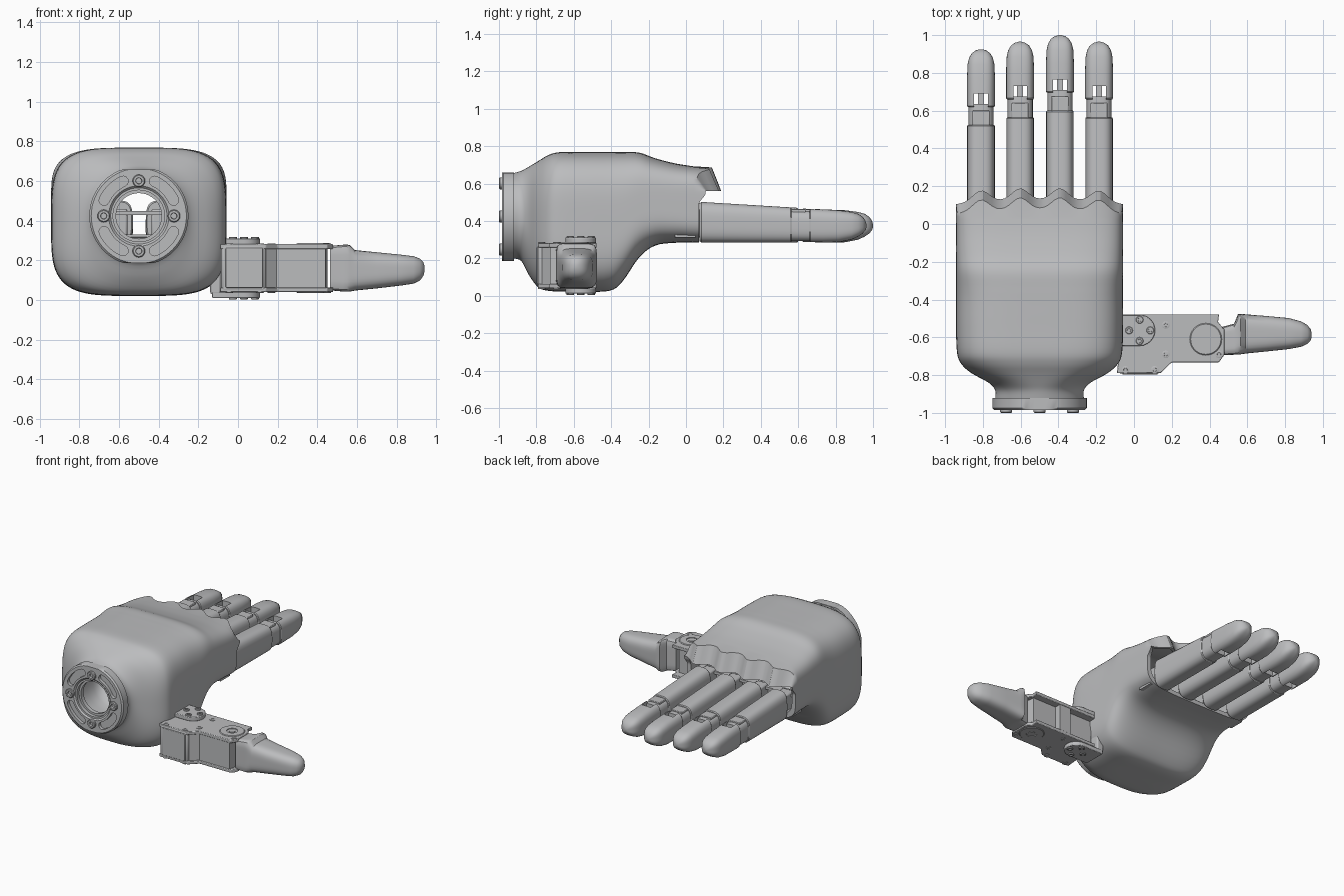
import bpy, bmesh, math
from mathutils import Matrix

old = bpy.data.objects.get("Cube")
if old:
    bpy.data.objects.remove(old, do_unlink=True)

GREY = bpy.data.materials.new("satin grey")
GREY.use_nodes = True
GREY.diffuse_color = (0.5, 0.505, 0.515, 1)
GREY.node_tree.nodes["Principled BSDF"].inputs["Base Color"].default_value = (0.5, 0.505, 0.515, 1)
parts = []


def finish(bm, name, mat=None):
    bmesh.ops.recalc_face_normals(bm, faces=bm.faces)
    if mat:
        bmesh.ops.transform(bm, matrix=mat, verts=bm.verts)
    me = bpy.data.meshes.new(name)
    bm.to_mesh(me)
    bm.free()
    me.materials.append(GREY)
    ob = bpy.data.objects.new(name, me)
    bpy.context.collection.objects.link(ob)
    parts.append(ob)
    return ob


def skin(name, rings, loop=False, caps=True, mat=None):
    """Bridge equal rings of points with quads."""
    bm = bmesh.new()
    vs = [[bm.verts.new(p) for p in r] for r in rings]
    n = len(vs[0])
    pairs = list(zip(vs, vs[1:])) + ([(vs[-1], vs[0])] if loop else [])
    for a, b in pairs:
        for i in range(n):
            j = (i + 1) % n
            bm.faces.new((a[i], a[j], b[j], b[i]))
    if caps and not loop:
        bm.faces.new(vs[0])
        bm.faces.new(vs[-1])
    return finish(bm, name, mat)


def oval(hu, hv, n, count):
    """Rounded-box section: n = 2 is an ellipse, larger is squarer."""
    out = []
    for i in range(count):
        t = 2 * math.pi * i / count
        c, s = math.cos(t), math.sin(t)
        r = (abs(c) ** n + abs(s) ** n) ** (-1 / n)
        out.append((hu * r * c, hv * r * s))
    return out


def lathe(name, prof, mat, count=32, loop=False):
    rings = [[(r * math.cos(2 * math.pi * i / count), r * math.sin(2 * math.pi * i / count), h)
              for i in range(count)] for r, h in prof]
    return skin(name, rings, loop=loop, mat=mat)


def prism(name, outline, z0, z1, bevel=0.0, mat=None):
    ob = skin(name, [[(x, y, z) for x, y in outline] for z in (z0, z1)], mat=mat)
    if bevel:
        m = ob.modifiers.new("bevel", "BEVEL")
        m.width, m.segments = bevel, 2
    return ob


def box(name, x0, x1, y0, y1, z0, z1, bevel=0.0):
    return prism(name, [(x0, y0), (x1, y0), (x1, y1), (x0, y1)], z0, z1, bevel)


def cut(ob, cutter):
    m = ob.modifiers.new("cut", "BOOLEAN")
    m.operation, m.solver, m.object = "DIFFERENCE", "EXACT", cutter
    bpy.context.view_layer.objects.active = ob
    bpy.ops.object.modifier_apply(modifier="cut")
    parts.remove(cutter)
    bpy.data.objects.remove(cutter, do_unlink=True)


def screw(name, mat, r=0.02, h=0.008):
    lathe(name, [(r, -0.004), (r, h * 0.7), (r * 0.85, h), (r * 0.5, h), (r * 0.45, 0.001)], mat, 16)


def smooth(stations, steps=4):
    """Catmull-Rom through the stations."""
    out = []
    for i in range(len(stations) - 1):
        p = [stations[max(0, min(len(stations) - 1, i + k))] for k in (-1, 0, 1, 2)]
        for s in range(steps):
            t = s / steps
            out.append([0.5 * (2 * b + (c - a) * t + (2 * a - 5 * b + 4 * c - d) * t * t
                               + (3 * b - a - 3 * c + d) * t ** 3) for a, b, c, d in zip(*p)])
    return out + [list(stations[-1])]


FINGERS = [(-0.81, 0.925), (-0.603, 0.965), (-0.392, 1.0), (-0.185, 0.965)]
CX = -0.5

# Palm shell: y, half width, bottom, top, squareness
palm = smooth([
    (-0.925, 0.235, 0.2, 0.655, 2), (-0.88, 0.235, 0.185, 0.668, 2.1), (-0.84, 0.27, 0.11, 0.69, 2.5),
    (-0.79, 0.36, 0.045, 0.72, 3), (-0.74, 0.415, 0.027, 0.75, 3.5), (-0.68, 0.437, 0.023, 0.767, 3.9),
    (-0.55, 0.442, 0.022, 0.768, 4), (-0.41, 0.442, 0.026, 0.768, 4), (-0.34, 0.442, 0.075, 0.768, 4),
    (-0.25, 0.442, 0.205, 0.765, 4), (-0.165, 0.442, 0.268, 0.735, 4.2), (-0.06, 0.442, 0.283, 0.708, 4.5),
    (0.04, 0.442, 0.284, 0.692, 4.8)])


def palm_ring(st, inset=0.0):
    y, hw, zb, zt, n = st
    return [(CX + u, y, (zb + zt) / 2 + v) for u, v in oval(hw - inset, (zt - zb) / 2 - inset, n, 144)]


def lip_y(x, z, back):
    """Straight lower rim; scalloped hood over the knuckles."""
    w = max(0, min(1, (z - 0.49) / 0.06))
    w = w * w * (3 - 2 * w)
    bump = sum(math.exp(-((x - fx) / 0.06) ** 2) for fx, _ in FINGERS)
    arch = 0.06 - 0.025 * ((x - CX) / 0.44) ** 2
    return 0.07 + w * (arch + 0.06 * bump - back)


end = (0.04, 0.442, 0.284, 0.686, 4.8)
rim = palm_ring(end)
rim_in = palm_ring(end, 0.03)
rings = [palm_ring(s) for s in palm]
rings.append([(x, lip_y(x, z, 0.05), z) for x, y, z in rim])
rings.append([(x, lip_y(x, z, 0.0), min(z, 0.56)) for x, y, z in rim])
rings.append([(x, lip_y(x, z, 0.025), min(z, 0.562)) for x, y, z in rim_in])
rings.append([(x, lip_y(x, z, 0.08), z) for x, y, z in rim_in])
rings += [palm_ring(s, 0.035) for s in palm[::-2]]
skin("palm_shell", rings, loop=True)

# Wrist flange with kidney slots and four screws
FRONT = Matrix.Translation((CX, 0, 0.424)) @ Matrix.Rotation(math.pi / 2, 4, "X")
flange = lathe("wrist_flange", [(0.25, 0.92), (0.25, 0.975), (0.24, 0.985), (0.152, 0.985), (0.142, 0.975),
                                (0.13, 0.975), (0.13, 0.95), (0.115, 0.95), (0.115, 0.92)], FRONT, 64, loop=True)
for v in flange.data.vertices:
    v.co.z = max(0.424 - 0.237, min(0.424 + 0.235, v.co.z))
for k in range(4):
    mid, half, r, w = math.pi / 4 + k * math.pi / 2, 0.36, 0.192, 0.026
    pts = [((r + w) * math.cos(mid + half * s / 6), (r + w) * math.sin(mid + half * s / 6)) for s in range(-6, 7)]
    for side in (1, -1):
        a = mid + side * half
        ex, ey = r * math.cos(a), r * math.sin(a)
        for j in range(1, 6):
            b = a + side * math.pi * j / 6 if side > 0 else a - math.pi + math.pi * j / 6 * 1 + math.pi
            if side < 0:
                b = a + math.pi + math.pi * j / 6
            pts.append((ex + w * math.cos(b), ey + w * math.sin(b)))
        if side > 0:
            pts += [((r - w) * math.cos(mid - half * s / 6), (r - w) * math.sin(mid - half * s / 6))
                    for s in range(-6, 7)]
    cut(flange, prism("slot_cutter", pts, 0.962, 1.02, mat=FRONT))
    q = k * math.pi / 2
    at = FRONT @ Matrix.Translation((0.177 * math.cos(q), 0.177 * math.sin(q), 0.984))
    screw("wrist_screw", at, 0.032, 0.016)

# Knuckle deck inside the mouth
box("knuckle_deck", -0.92, -0.08, -0.06, 0.0, 0.43, 0.45)
box("knuckle_floor", -0.9, -0.1, -0.06, 0.05, 0.31, 0.33)


# Fingers
def finger_part(name, x, stations, n=3.2):
    rings = [[(x + u, y, (zb + zt) / 2 + v) for u, v in oval(hw, (zt - zb) / 2, n, 40)]
             for y, hw, zb, zt in stations]
    return skin(name, rings)


for fx, tip in FINGERS:
    def top(y):
        return 0.502 - 0.06 * (y - 0.07)
    a, b, c = tip - 0.40, tip - 0.305, tip - 0.235
    box("finger_hinge", fx - 0.045, fx + 0.045, -0.04, 0.1, 0.31, 0.46, 0.01)
    finger_part("finger_base", fx, [(0.072, 0.066, 0.292, top(0.07) - 0.008), (0.082, 0.073, 0.284, top(0.08)),
                                    (a - 0.006, 0.073, 0.284, top(a)), (a, 0.069, 0.288, top(a) - 0.005)])
    finger_part("finger_middle", fx, [(a - 0.02, 0.067, 0.292, top(a) - 0.014),
                                      (b + 0.015, 0.067, 0.292, top(b) - 0.014)])
    box("joint_plate", fx - 0.045, fx + 0.045, a - 0.01, b - 0.02, 0.4, top(b) - 0.004, 0.004)
    tip_part = finger_part("finger_tip", fx, [
        (b, 0.07, 0.29, top(b) - 0.005), (b + 0.006, 0.074, 0.284, top(b)), (c, 0.074, 0.284, top(c)),
        (tip - 0.15, 0.074, 0.286, 0.457), (tip - 0.08, 0.071, 0.3, 0.448), (tip - 0.045, 0.063, 0.316, 0.438),
        (tip - 0.02, 0.048, 0.333, 0.422), (tip - 0.006, 0.028, 0.35, 0.402), (tip, 0.008, 0.365, 0.382)])
    cut(tip_part, box("gap_cutter", fx - 0.036, fx + 0.036, b - 0.02, c, 0.2, 0.6))
    box("joint_tongue", fx - 0.016, fx + 0.016, b, c + 0.01, 0.33, 0.40)

# Thumb base: two side plates around a recessed core
plate = [(-0.09, -0.79), (0.14, -0.79), (0.2, -0.732), (0.45, -0.732), (0.48, -0.69), (0.48, -0.56),
         (0.445, -0.52), (0.45, -0.478), (-0.06, -0.478)]
core = [(-0.07, -0.775), (0.135, -0.775), (0.195, -0.728), (0.44, -0.728), (0.45, -0.68), (0.43, -0.53), (-0.07, -0.53)]
prism("thumb_core", core, 0.06, 0.26)
MID = 0.161
for name, z0, z1 in (("upper", 0.258, 0.282), ("lower", 0.04, 0.064)):
    prism("thumb_plate_" + name, plate, z0, z1, 0.004)
box("thumb_motor_frame", -0.085, 0.14, -0.792, -0.75, 0.042, 0.28, 0.015)
box("thumb_motor_cover", -0.062, 0.125, -0.798, -0.78, 0.062, 0.262, 0.004)
box("thumb_rear_web", 0.15, 0.24, -0.54, -0.482, 0.05, 0.27)

# Thumb pivot arms, joint discs and screws on both faces
arm = [(-0.13, -0.645), (0.03, -0.645)]
arm += [(0.03 + 0.082 * math.cos(t * math.pi / 12), -0.563 + 0.082 * math.sin(t * math.pi / 12))
        for t in range(-5, 6)]
arm += [(0.03, -0.481), (-0.13, -0.481)]
for up in (True, False):
    face = Matrix.Translation((0, 0, MID))
    if not up:
        face = face @ Matrix.Scale(-1, 4, (0, 0, 1))
    prism("thumb_pivot_arm", arm, 0.12, 0.15, 0.004, mat=face)
    lathe("thumb_joint_disc", [(0.085, 0.1), (0.085, 0.122), (0.08, 0.126), (0.037, 0.126), (0.037, 0.121),
                               (0.022, 0.121), (0.022, 0.125)], face @ Matrix.Translation((0.38, -0.61, 0)))
    for dx, dy in ((0.056, 0), (-0.056, 0), (0, 0.056), (0, -0.056)):
        screw("pivot_screw", face @ Matrix.Translation((0.03 + dx, -0.563 + dy, 0.15)), 0.02)
    for x, y in ((-0.045, -0.772), (0.11, -0.772), (0.168, -0.69), (0.168, -0.535), (0.45, -0.69)):
        screw("plate_screw", face @ Matrix.Translation((x, y, 0.121)), 0.02, 0.004)
box("thumb_mount", -0.14, -0.085, -0.645, -0.481, 0.03, 0.3, 0.01)

# Thumb tip: x, centre y, half y, centre z, half z, squareness
thumb = [(0.465, -0.62, 0.075, 0.161, 0.112, 8), (0.53, -0.61, 0.082, 0.161, 0.118, 8),
         (0.55, -0.585, 0.107, 0.161, 0.119, 7), (0.565, -0.583, 0.107, 0.16, 0.117, 6),
         (0.59, -0.582, 0.104, 0.15, 0.102, 4), (0.7, -0.581, 0.094, 0.15, 0.091, 3.4),
         (0.82, -0.58, 0.082, 0.151, 0.078, 3), (0.885, -0.583, 0.067, 0.152, 0.069, 2.8),
         (0.918, -0.585, 0.05, 0.154, 0.055, 2.5), (0.935, -0.587, 0.03, 0.157, 0.034, 2.2),
         (0.941, -0.588, 0.008, 0.158, 0.01, 2)]
skin("thumb_tip", [[(x, cy + u, cz + v) for u, v in oval(hy, hz, n, 48)] for x, cy, hy, cz, hz, n in thumb])

# Smooth shading with sharp edges kept
bpy.ops.object.select_all(action="DESELECT")
for ob in parts:
    ob.select_set(True)
bpy.context.view_layer.objects.active = parts[0]
bpy.ops.object.shade_smooth_by_angle(angle=math.radians(32))
